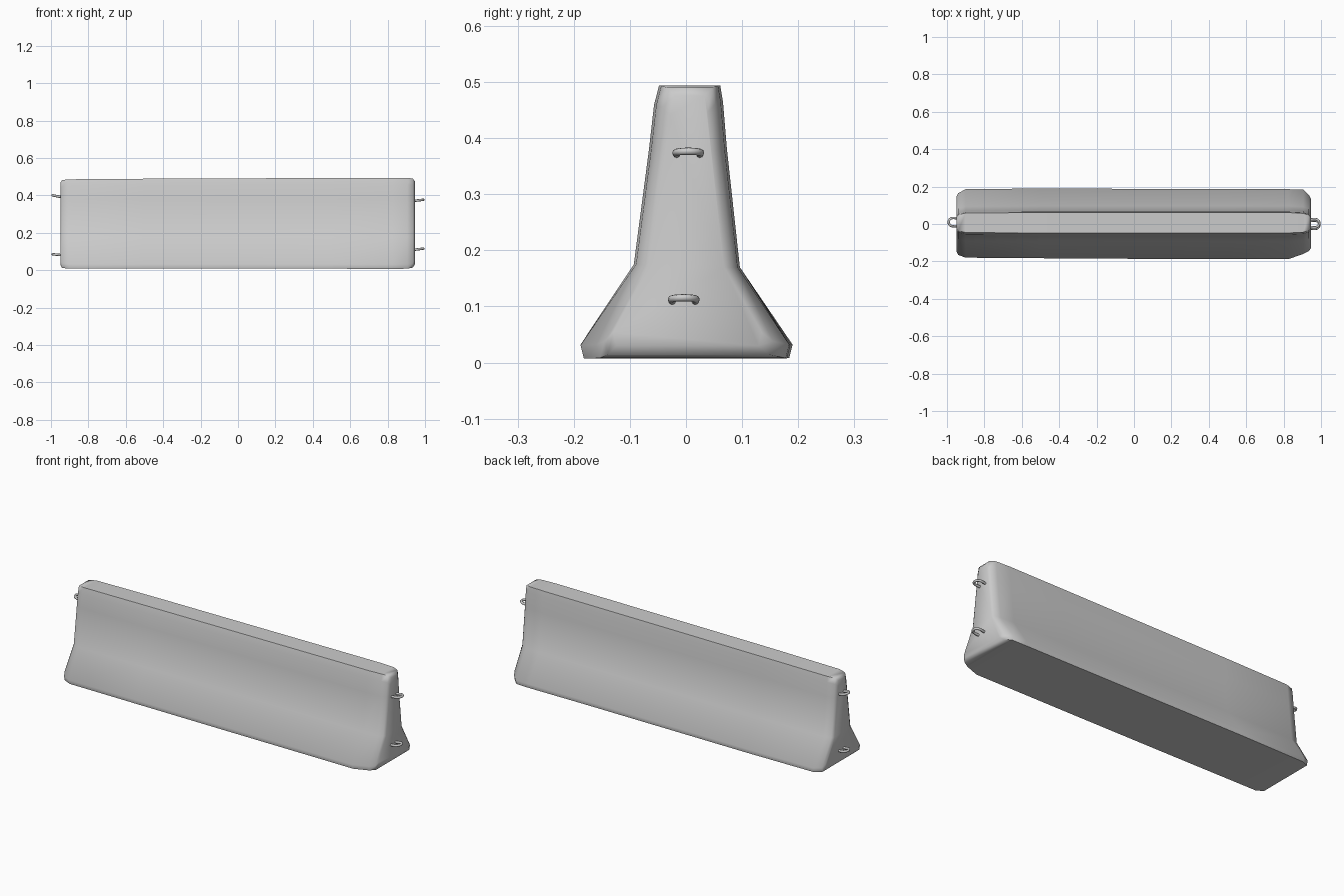
import bpy, bmesh, math

if "Cube" in bpy.data.objects:
    bpy.data.objects.remove(bpy.data.objects["Cube"])


def link_mesh(name, bm):
    bmesh.ops.recalc_face_normals(bm, faces=bm.faces)
    mesh = bpy.data.meshes.new(name)
    bm.to_mesh(mesh)
    bm.free()
    obj = bpy.data.objects.new(name, mesh)
    bpy.context.collection.objects.link(obj)
    return obj


def smooth(obj, degrees):
    bpy.ops.object.select_all(action='DESELECT')
    obj.select_set(True)
    bpy.context.view_layer.objects.active = obj
    bpy.ops.object.shade_smooth_by_angle(angle=math.radians(degrees))


# Barrier cross-section: flared foot, waist and narrow flat top
def section(x, front, back, inset, top, base):
    front_side = [(front + 0.006, base), (front, base + 0.024),
                  (-0.093 + inset, 0.175), (-0.066 + inset, 0.38),
                  (-0.057 + inset, top - 0.035), (-0.048 + inset, top)]
    back_side = [(0.061 - inset, top), (0.066 - inset, top - 0.03),
                 (0.073 - inset, 0.38), (0.096 - inset, 0.17),
                 (back, base + 0.024), (back - 0.006, base)]
    return [(x, y, z) for y, z in front_side + back_side]


# x, front toe, back toe, side inset, top height, base height
STATIONS = [
    (-0.950, -0.145, 0.145, 0.028, 0.468, 0.028),
    (-0.940, -0.165, 0.165, 0.012, 0.482, 0.012),
    (-0.900, -0.180, 0.186, 0.002, 0.486, 0.008),
    (-0.500, -0.183, 0.190, 0.000, 0.489, 0.008),
    (0.000, -0.186, 0.188, 0.000, 0.491, 0.008),
    (0.500, -0.188, 0.186, 0.000, 0.493, 0.008),
    (0.825, -0.188, 0.186, 0.000, 0.494, 0.007),
    (0.905, -0.160, 0.184, 0.004, 0.494, 0.008),
    (0.935, -0.145, 0.155, 0.014, 0.490, 0.014),
    (0.945, -0.130, 0.135, 0.028, 0.476, 0.030),
]

# Concrete body lofted along its length
bm = bmesh.new()
rings = [[bm.verts.new(p) for p in section(*s)] for s in STATIONS]
for a, b in zip(rings, rings[1:]):
    n = len(a)
    for i in range(n):
        j = (i + 1) % n
        bm.faces.new((a[i], a[j], b[j], b[i]))
bm.faces.new(rings[0])
bm.faces.new(rings[-1])
body = link_mesh("barrier_body", bm)
smooth(body, 50)


# Steel connecting loops, swept as a tube around a U-shaped path
def loop(name, side, z, rise, y_mid):
    path = [(0.925, -0.019), (0.962, -0.022)]
    path += [(0.970 + 0.021 * math.sin(t), -0.022 * math.cos(t))
             for t in (math.pi * k / 8 for k in range(9))]
    path += [(0.962, 0.022), (0.925, 0.019)]
    curve = bpy.data.curves.new(name, 'CURVE')
    curve.dimensions = '3D'
    curve.bevel_depth = 0.0065
    curve.bevel_resolution = 2
    curve.use_fill_caps = True
    spline = curve.splines.new('POLY')
    spline.points.add(len(path) - 1)
    for point, (x, y) in zip(spline.points, path):
        lift = rise * (x - 0.94) / 0.055
        point.co = (side * x, y + y_mid, z + lift, 1)
    tmp = bpy.data.objects.new(name, curve)
    bpy.context.collection.objects.link(tmp)
    bpy.ops.object.select_all(action='DESELECT')
    tmp.select_set(True)
    bpy.context.view_layer.objects.active = tmp
    bpy.ops.object.convert(target='MESH')
    smooth(bpy.context.object, 50)


loop("upper_loop_right", 1, 0.371, 0.006, 0.004)
loop("lower_loop_right", 1, 0.109, 0.007, -0.004)
loop("upper_loop_left", -1, 0.390, 0.011, 0.010)
loop("lower_loop_left", -1, 0.080, 0.006, 0.010)
